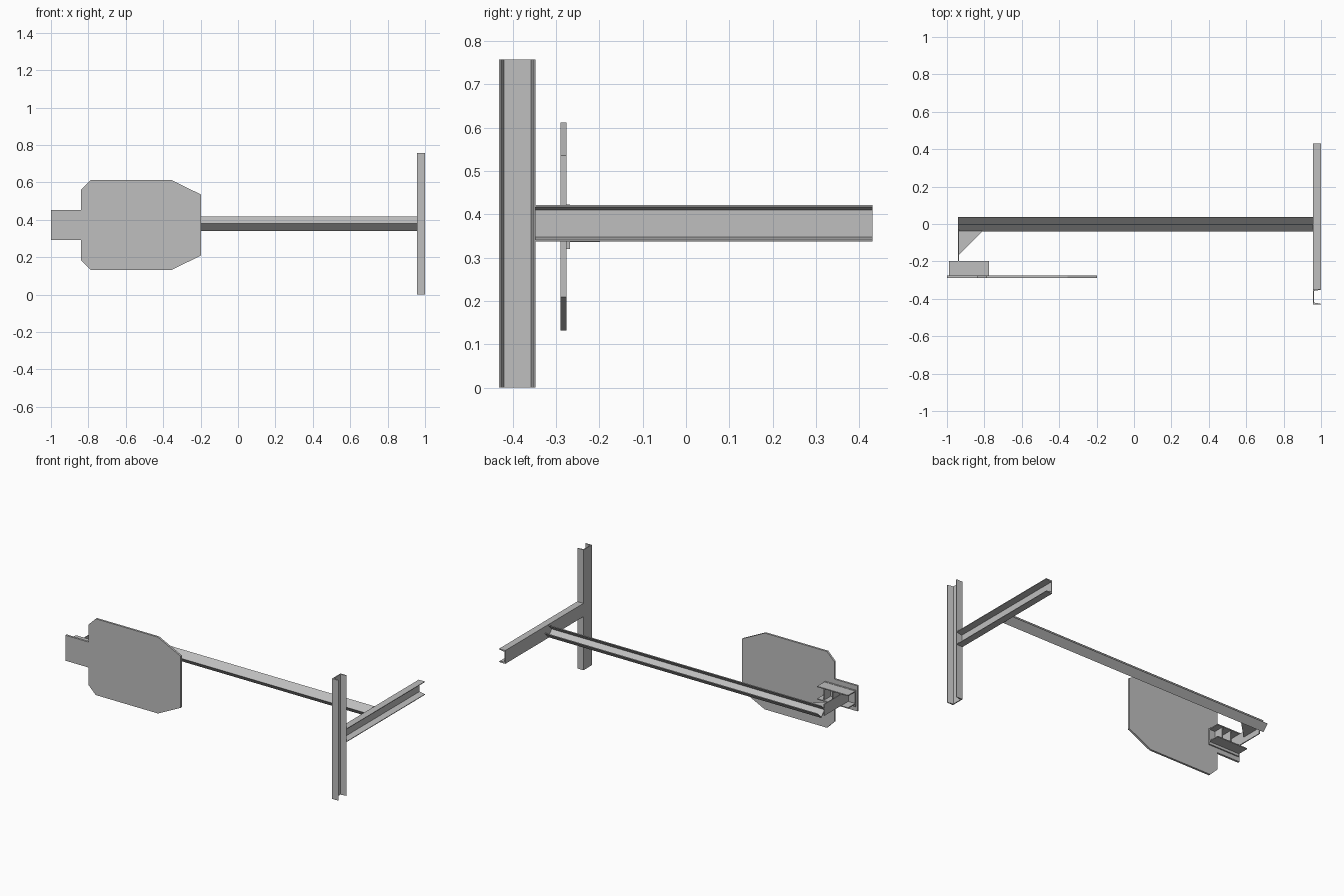
import bpy, bmesh
from mathutils import Matrix, Vector

cube = bpy.data.objects.get("Cube")
if cube:
    bpy.data.objects.remove(cube, do_unlink=True)

steel = bpy.data.materials.new("grey steel")
steel.use_nodes = True
grey = (0.52, 0.52, 0.52, 1)
steel.diffuse_color = grey
steel.node_tree.nodes["Principled BSDF"].inputs["Base Color"].default_value = grey


def extrude(name, profile, length, origin, u, v, along):
    """Extrude a closed 2D profile (in axes u, v) from origin along an axis."""
    origin, u, v, along = (Vector(a) for a in (origin, u, v, along))
    bm = bmesh.new()
    face = bm.faces.new([bm.verts.new(origin + u * a + v * b) for a, b in profile])
    result = bmesh.ops.extrude_face_region(bm, geom=[face])
    moved = [g for g in result["geom"] if isinstance(g, bmesh.types.BMVert)]
    bmesh.ops.translate(bm, verts=moved, vec=along * length)
    bmesh.ops.recalc_face_normals(bm, faces=bm.faces)
    mesh = bpy.data.meshes.new(name)
    bm.to_mesh(mesh)
    bm.free()
    mesh.materials.append(steel)
    obj = bpy.data.objects.new(name, mesh)
    bpy.context.collection.objects.link(obj)
    return obj


def channel(width, depth, web, tip, root):
    """U profile: web at v = 0, flanges reaching v = depth, tapering root to tip."""
    h = width / 2
    half = [(h, 0), (h, depth), (h - tip, depth), (h - root, web)]
    return half + [(-a, b) for a, b in reversed(half)]


def box(name, lo, hi):
    w, d, h = (b - a for a, b in zip(lo, hi))
    return extrude(name, [(0, 0), (w, 0), (w, d), (0, d)], h, lo, X, Y, Z)


X, Y, Z = (1, 0, 0), (0, 1, 0), (0, 0, 1)

# Upright post and horizontal arm, both open to the side
rolled = channel(0.084, 0.043, 0.006, 0.004, 0.011)
extrude("post", rolled, 0.757, (0.957, -0.389, 0), Y, X, Z)
extrude("side_arm", rolled, 0.777, (0.957, -0.347, 0.379), Z, X, Y)

# Long beam: a channel turned 45 degrees, open up and to the back
s = 0.5 ** 0.5
extrude("long_beam", channel(0.056, 0.053, 0.005, 0.005, 0.005), 1.899,
        (-0.942, -0.02, 0.36), (0, -s, s), (0, s, s), X)

# Target plate with a tab and clipped corners
upper = [(-1, 0.08), (-0.84, 0.08), (-0.84, 0.188), (-0.788, 0.24),
         (-0.355, 0.24), (-0.198, 0.163)]
outline = upper + [(a, -b) for a, b in reversed(upper)]
extrude("target_plate", outline, 0.013, (0, -0.289, 0.372), X, Z, Y)

# Clamp channel behind the tab
box("clamp_web", (-0.99, -0.276, 0.32), (-0.775, -0.268, 0.422))
for name, z in (("clamp_top_flange", 0.414), ("clamp_bottom_flange", 0.336)):
    box(name, (-0.99, -0.268, z), (-0.775, -0.198, z + 0.006))
for i, x in enumerate((-0.88, -0.82)):
    box(f"clamp_rib_{i + 1}", (x, -0.268, 0.342), (x + 0.006, -0.205, 0.414))

# Bracket joining the clamp to the beam
box("bracket_plate", (-0.942, -0.268, 0.342), (-0.936, -0.03, 0.414))
extrude("bracket_gusset", [(0, 0), (0.13, 0), (0, -0.13)], 0.006,
        (-0.94, -0.038, 0.377), X, Y, Z)
